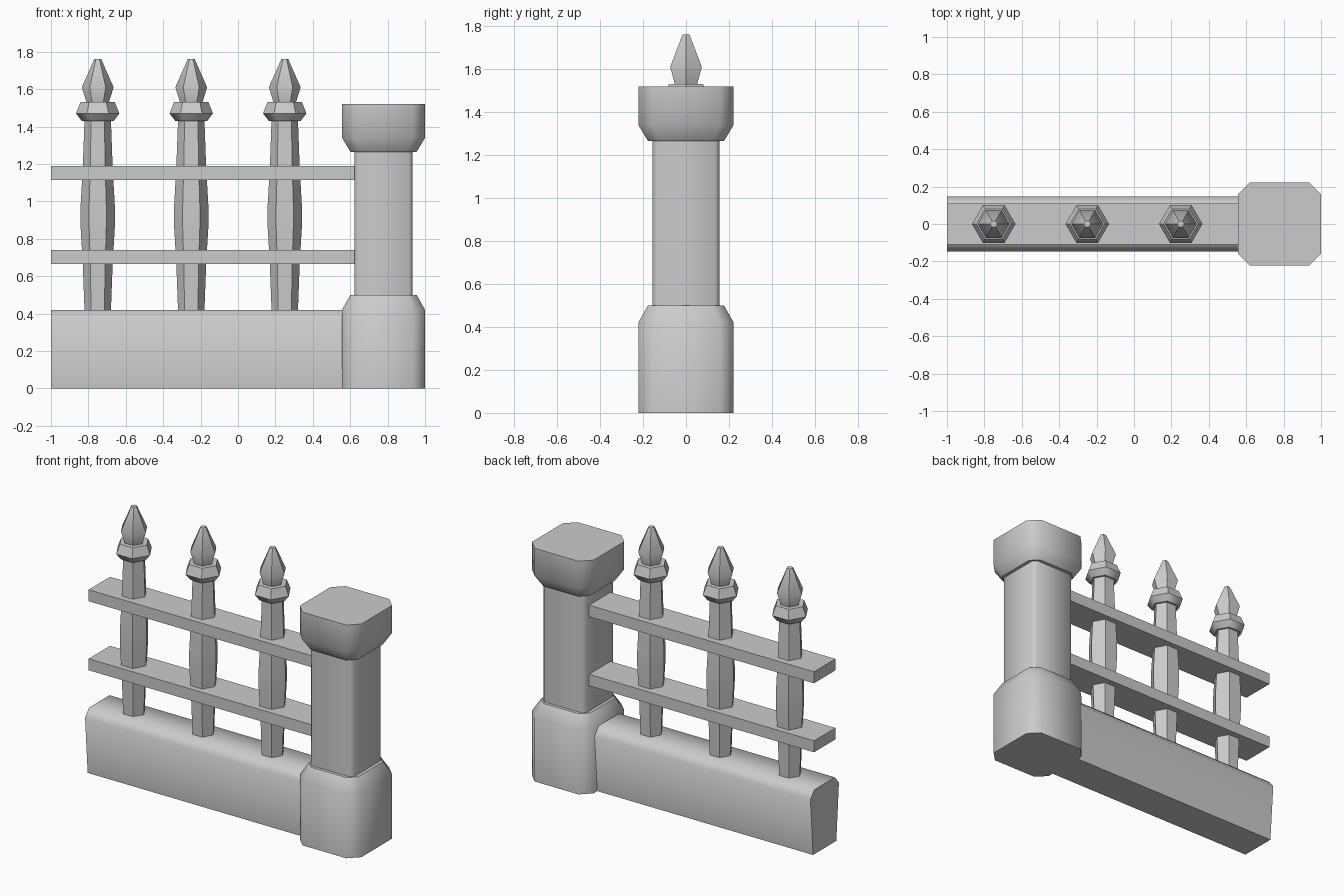
import bpy, bmesh, math

cube = bpy.data.objects.get("Cube")
if cube:
    bpy.data.objects.remove(cube, do_unlink=True)

stone = bpy.data.materials.new("grey stone")
stone.use_nodes = True
GREY = (0.6, 0.6, 0.6, 1)
stone.diffuse_color = GREY
stone.node_tree.nodes["Principled BSDF"].inputs["Base Color"].default_value = GREY


def loft(name, rings, location=(0, 0, 0), smooth=50):
    """Skin a list of equal-length point rings and cap both ends."""
    bm = bmesh.new()
    rows = [[bm.verts.new(p) for p in ring] for ring in rings]
    n = len(rows[0])
    for low, high in zip(rows, rows[1:]):
        for i in range(n):
            j = (i + 1) % n
            bm.faces.new((low[i], low[j], high[j], high[i]))
    bm.faces.new(rows[0][::-1])
    bm.faces.new(rows[-1])
    bmesh.ops.recalc_face_normals(bm, faces=bm.faces)
    mesh = bpy.data.meshes.new(name)
    bm.to_mesh(mesh)
    bm.free()
    mesh.materials.append(stone)
    obj = bpy.data.objects.new(name, mesh)
    obj.location = location
    bpy.context.collection.objects.link(obj)
    bpy.ops.object.select_all(action='DESELECT')
    obj.select_set(True)
    bpy.context.view_layer.objects.active = obj
    bpy.ops.object.shade_smooth_by_angle(angle=math.radians(smooth))
    return obj


def cut_square(half, cut, z):
    """Square ring with its four corners cut off."""
    a, b = half, half - cut
    return [(a, -b, z), (a, b, z), (b, a, z), (-b, a, z),
            (-a, b, z), (-a, -b, z), (-b, -a, z), (b, -a, z)]


def hexagon(radius, z):
    return [(radius * math.cos(i * math.pi / 3),
             radius * math.sin(i * math.pi / 3), z) for i in range(6)]


def profile_x(profile, x0, x1):
    return [[(x, y, z) for y, z in profile] for x in (x0, x1)]


# Gate post: base, shaft and cap
POST = (0.778, 0, 0)
loft("post_base", [cut_square(0.222, 0.064, 0), cut_square(0.222, 0.064, 0.42),
                   cut_square(0.177, 0.05, 0.5)], POST)
loft("post_shaft", [cut_square(0.156, 0.02, 0.45), cut_square(0.156, 0.02, 1.3)], POST)
loft("post_cap", [cut_square(0.177, 0.05, 1.265), cut_square(0.222, 0.064, 1.34),
                  cut_square(0.222, 0.064, 1.52)], POST)

# Low wall, tapering to the ground, with chamfered top edges
side = [(0.12, 0), (0.147, 0.37), (0.105, 0.42)]
loft("low_wall", profile_x(side + [(-y, z) for y, z in side[::-1]], -1, 0.65))

# Two flat rails
for name, z in (("lower_rail", 0.665), ("upper_rail", 1.115)):
    h = 0.075
    loft(name, profile_x([(0.11, z), (0.11, z + h), (-0.11, z + h), (-0.11, z)], -1, 0.635))

# Three hexagonal pickets with collars and spear tips
for i in range(3):
    at = (-0.75 + 0.5 * i, 0, 0)
    parts = {
        "picket_shaft": [(0.07, 0.4), (0.08, 0.67), (0.092, 0.87),
                         (0.092, 0.97), (0.08, 1.18), (0.07, 1.45)],
        "picket_collar": [(0.085, 1.43), (0.116, 1.47), (0.092, 1.53)],
        "picket_tip": [(0.057, 1.52), (0.085, 1.61), (0.019, 1.76)],
    }
    for name, rings in parts.items():
        loft(f"{name}_{i + 1}", [hexagon(r, z) for r, z in rings], at)
